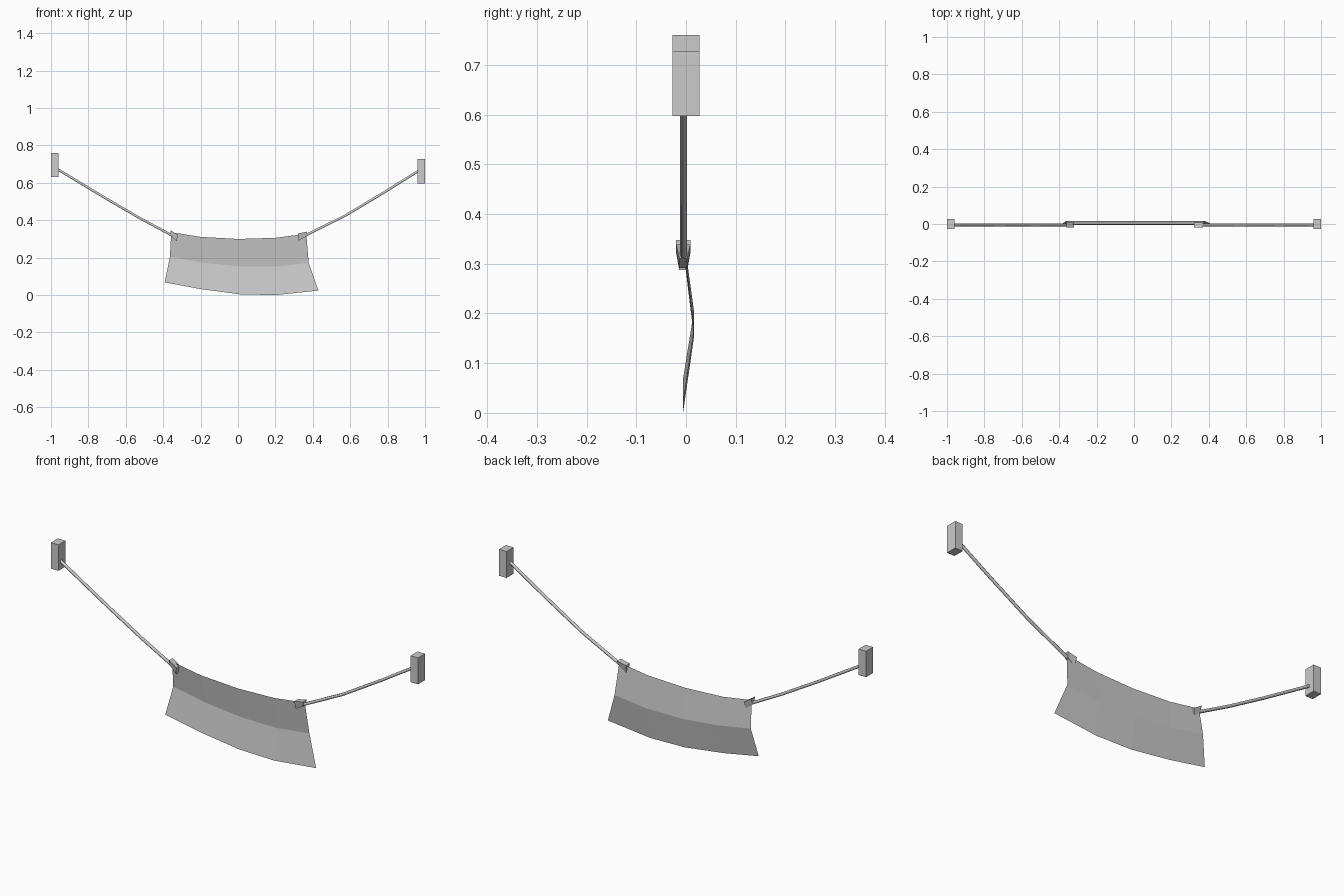
import bpy

if "Cube" in bpy.data.objects:
    bpy.data.objects.remove(bpy.data.objects["Cube"])


def add_mesh(name, verts, faces):
    me = bpy.data.meshes.new(name)
    me.from_pydata(verts, [], faces)
    me.update()
    ob = bpy.data.objects.new(name, me)
    bpy.context.collection.objects.link(ob)
    return ob


# End anchor blocks
def block(name, x, z0, z1):
    bpy.ops.mesh.primitive_cube_add(size=1, location=(x, 0, (z0 + z1) / 2))
    ob = bpy.context.object
    ob.name = name
    ob.scale = (0.041, 0.054, z1 - z0)


block("left_anchor", -0.9795, 0.632, 0.76)
block("right_anchor", 0.9795, 0.597, 0.727)


# Sagging six-sided ropes
def rope(name, pts):
    cu = bpy.data.curves.new(name, 'CURVE')
    cu.dimensions = '3D'
    cu.bevel_depth = 0.0075
    cu.bevel_resolution = 1
    cu.use_fill_caps = True
    sp = cu.splines.new('POLY')
    sp.points.add(len(pts) - 1)
    for p, (x, z) in zip(sp.points, pts):
        p.co = (x, -0.005, z, 1)
    ob = bpy.data.objects.new(name, cu)
    bpy.context.collection.objects.link(ob)


rope("left_rope", [(-0.965, 0.673), (-0.71, 0.519), (-0.524, 0.411), (-0.34, 0.312)])
rope("right_rope", [(0.965, 0.664), (0.786, 0.552), (0.572, 0.424), (0.345, 0.311)])

# Cloth banner: a thin sheet with three rows (x, z) and a bulging middle
rows = [
    (-0.002, [(-0.357, 0.336), (-0.2, 0.311), (0.0, 0.300), (0.2, 0.306), (0.365, 0.328)]),
    (0.016, [(-0.364, 0.205), (-0.18, 0.172), (0.01, 0.153), (0.2, 0.152), (0.378, 0.172)]),
    (-0.006, [(-0.392, 0.068), (-0.2, 0.032), (0.01, 0.004), (0.2, 0.0), (0.43, 0.024)]),
]
verts = [(x, y, z) for y, pts in rows for x, z in pts]
faces = [(r * 5 + c, r * 5 + 5 + c, r * 5 + 6 + c, r * 5 + 1 + c)
         for r in range(2) for c in range(4)]
add_mesh("banner_cloth", verts, faces)


# Wedge clips: wider in depth at the upper edge
def clip(name, top, bottom):
    v = []
    for (a, b), half in ((top, 0.0145), (bottom, 0.008)):
        for x, z in (a, b):
            v += [(x, -0.0055 - half, z), (x, -0.0055 + half, z)]
    f = [(0, 1, 3, 2), (4, 6, 7, 5), (0, 2, 6, 4),
         (1, 5, 7, 3), (0, 4, 5, 1), (2, 3, 7, 6)]
    add_mesh(name, v, f)


clip("left_clip", ((-0.362, 0.348), (-0.322, 0.322)), ((-0.362, 0.322), (-0.328, 0.287)))
clip("right_clip", ((0.32, 0.329), (0.369, 0.339)), ((0.324, 0.291), (0.361, 0.311)))
